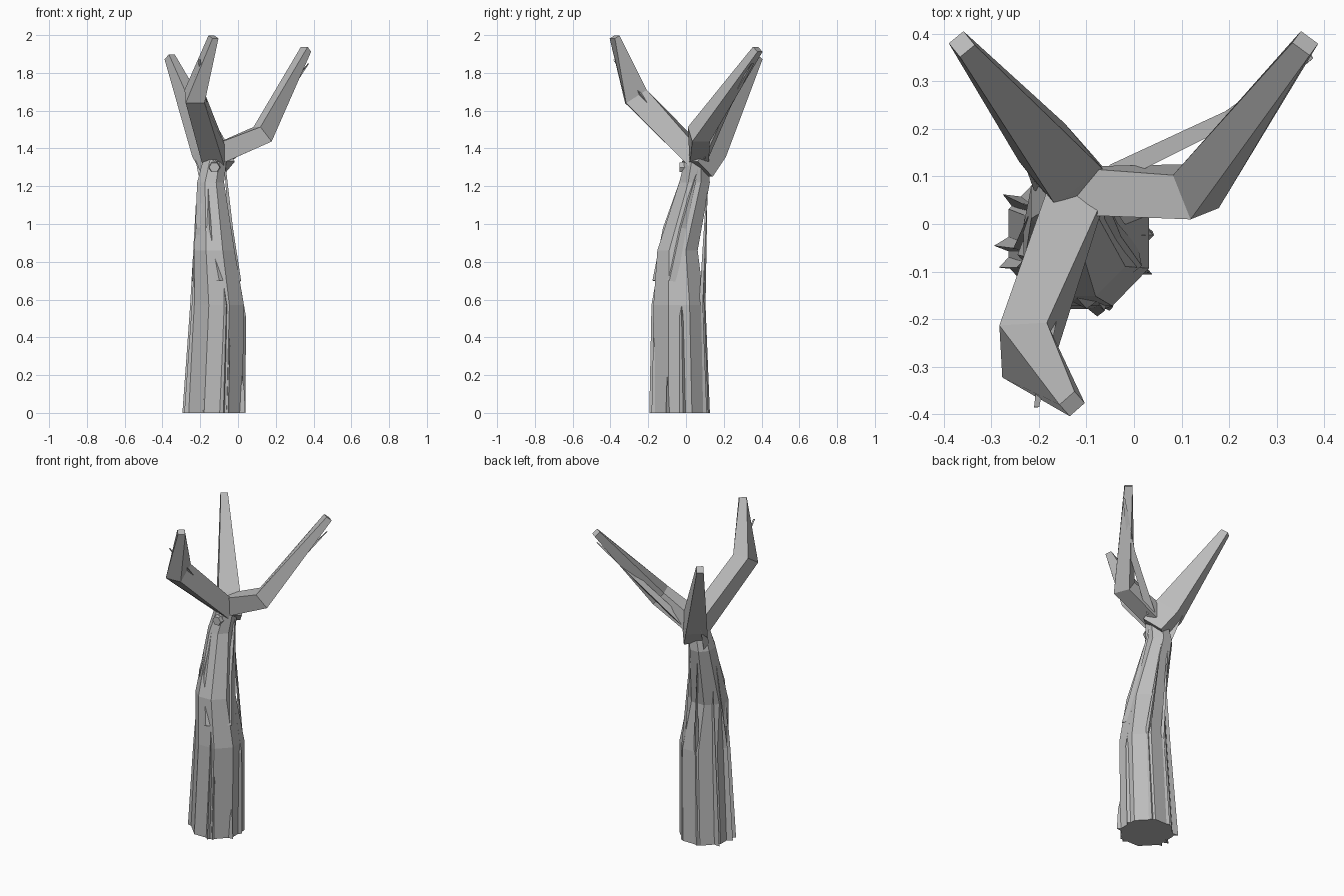
import bpy, bmesh, math, random
from mathutils import Vector

random.seed(4)
cube = bpy.data.objects.get("Cube")
if cube:
    bpy.data.objects.remove(cube, do_unlink=True)

bark = bpy.data.materials.new("grey_bark")
bark.use_nodes = True
GREY = (0.5, 0.5, 0.5, 1)
bark.diffuse_color = GREY
bark.node_tree.nodes["Principled BSDF"].inputs["Base Color"].default_value = GREY


def loft(name, rings):
    """Skin a list of equal-length rings and close both ends."""
    bm = bmesh.new()
    loops = [[bm.verts.new(p) for p in ring] for ring in rings]
    n = len(loops[0])
    for low, high in zip(loops, loops[1:]):
        for i in range(n):
            j = (i + 1) % n
            bm.faces.new((low[i], low[j], high[j], high[i]))
    bm.faces.new(loops[0][::-1])
    bm.faces.new(loops[-1])
    bmesh.ops.recalc_face_normals(bm, faces=bm.faces)
    mesh = bpy.data.meshes.new(name)
    bm.to_mesh(mesh)
    bm.free()
    mesh.materials.append(bark)
    obj = bpy.data.objects.new(name, mesh)
    bpy.context.collection.objects.link(obj)
    return obj


# Trunk sections: height, centre x, centre y, half width, half depth
SECTIONS = [
    (0.0, -0.12, -0.03, 0.145, 0.15),
    (0.57, -0.10, -0.037, 0.133, 0.137),
    (0.86, -0.125, -0.045, 0.108, 0.108),
    (1.22, -0.145, 0.045, 0.072, 0.082),
    (1.38, -0.115, 0.06, 0.06, 0.055),
]


def trunk_point(angle, z, scale=1.0):
    for a, b in zip(SECTIONS, SECTIONS[1:]):
        if z <= b[0]:
            break
    t = (z - a[0]) / (b[0] - a[0])
    cx, cy, rx, ry = [p + (q - p) * t for p, q in zip(a[1:], b[1:])]
    return Vector((cx + rx * scale * math.cos(angle), cy + ry * scale * math.sin(angle), z))


SIDES = 8
STEP = math.tau / SIDES
loft("trunk", [[trunk_point((i + 0.5) * STEP, s[0], 1.07) for i in range(SIDES)]
               for s in SECTIONS])


def branch(name, path):
    """Four-sided limb; path entries are (centre, width, height)."""
    pts = [Vector(p[0]) for p in path]
    rings = []
    for i, (c, w, h) in enumerate(path):
        c = Vector(c)
        before = (c - pts[i - 1]).normalized() if i else Vector()
        after = (pts[i + 1] - c).normalized() if i + 1 < len(pts) else Vector()
        tangent = (before + after).normalized()
        side = tangent.cross(Vector((0, 0, 1))).normalized()
        up = side.cross(tangent)
        rings.append([c + side * w * a / 2 + up * h * b / 2
                      for a, b in ((-1, -1), (1, -1), (1, 1), (-1, 1))])
    return loft(name, rings)


branch("front_branch", [
    ((-0.115, 0.08, 1.33), 0.12, 0.1),
    ((-0.23, -0.265, 1.675), 0.10, 0.13),
    ((-0.13, -0.378, 1.99), 0.042, 0.036)])
branch("left_branch", [
    ((-0.13, 0.07, 1.36), 0.10, 0.11),
    ((0.13, 0.068, 1.475), 0.10, 0.10),
    ((0.36, 0.38, 1.925), 0.045, 0.04)])
branch("back_branch", [
    ((-0.10, 0.06, 1.29), 0.13, 0.13),
    ((-0.155, 0.125, 1.40), 0.125, 0.15),
    ((-0.362, 0.378, 1.885), 0.04, 0.045)])


# Splinters: flat-sided ridges that follow a limb and end in a point
def splinter(name, start, middle, end, out, width):
    start, middle, end, out = map(Vector, (start, middle, end, out))
    side = (end - start).cross(out).normalized() * width
    rings = []
    for p, k in ((start, 1), (middle, 0.7), (end, 0.04)):
        rings.append([p - side * k - out * 0.5, p + side * k - out * 0.5, p + out * k])
    return loft(name, rings)


branch_splinters = (
    ("left_splinter", (-0.04, 0.10, 1.36), (0.20, 0.22, 1.62), (0.37, 0.36, 1.85), (-0.012, 0.024, 0)),
    ("back_splinter", (-0.19, 0.08, 1.25), (-0.24, 0.2, 1.5), (-0.355, 0.355, 1.83), (-0.02, -0.01, 0.01)),
    ("front_splinter", (-0.14, 0.03, 1.35), (-0.18, -0.22, 1.66), (-0.2, -0.385, 1.87), (0.02, 0, 0)),
)
for name, a, b, c, out in branch_splinters:
    splinter(name, a, b, c, out, 0.025)

# Bark ridges around the trunk: angle in degrees, top height, depth
RIDGES = [(150, 0.95, 0.035), (185, 1.1, 0.03), (200, 0.9, 0.03), (285, 1.0, 0.02),
          (295, 0.58, 0.018), (335, 0.22, 0.03), (5, 0.85, 0.015), (245, 1.12, 0.008),
          (60, 1.2, 0.012), (105, 1.15, 0.012)]
for i, (deg, top, depth) in enumerate(RIDGES):
    ang = math.radians(deg)
    out = Vector((math.cos(ang), math.sin(ang), 0)) * depth
    mid = min(0.57, top * 0.6)
    twist = random.uniform(-0.12, 0.12)
    splinter("bark_ridge_%d" % (i + 1), trunk_point(ang, 0), trunk_point(ang, mid),
             trunk_point(ang + twist, top), out, 0.022)

# Long bark slabs twisting up toward the fork
for name, deg, turn in (("front_slab", 275, -35), ("right_slab", 190, 45), ("left_slab", 340, 30)):
    ang = math.radians(deg)
    out = Vector((math.cos(ang), math.sin(ang), 0)) * 0.014
    splinter(name, trunk_point(ang, 0.7), trunk_point(ang + math.radians(turn / 2), 0.98),
             trunk_point(ang + math.radians(turn), 1.3), out, 0.035)

# Broken twig below the fork
hexagon = [Vector((math.cos(i * math.tau / 6), 0, math.sin(i * math.tau / 6))) for i in range(6)]
loft("broken_twig", [[Vector((-0.125, y, 1.30)) + p * r for p in hexagon]
                     for y, r in ((0.05, 0.04), (-0.035, 0.028))])
